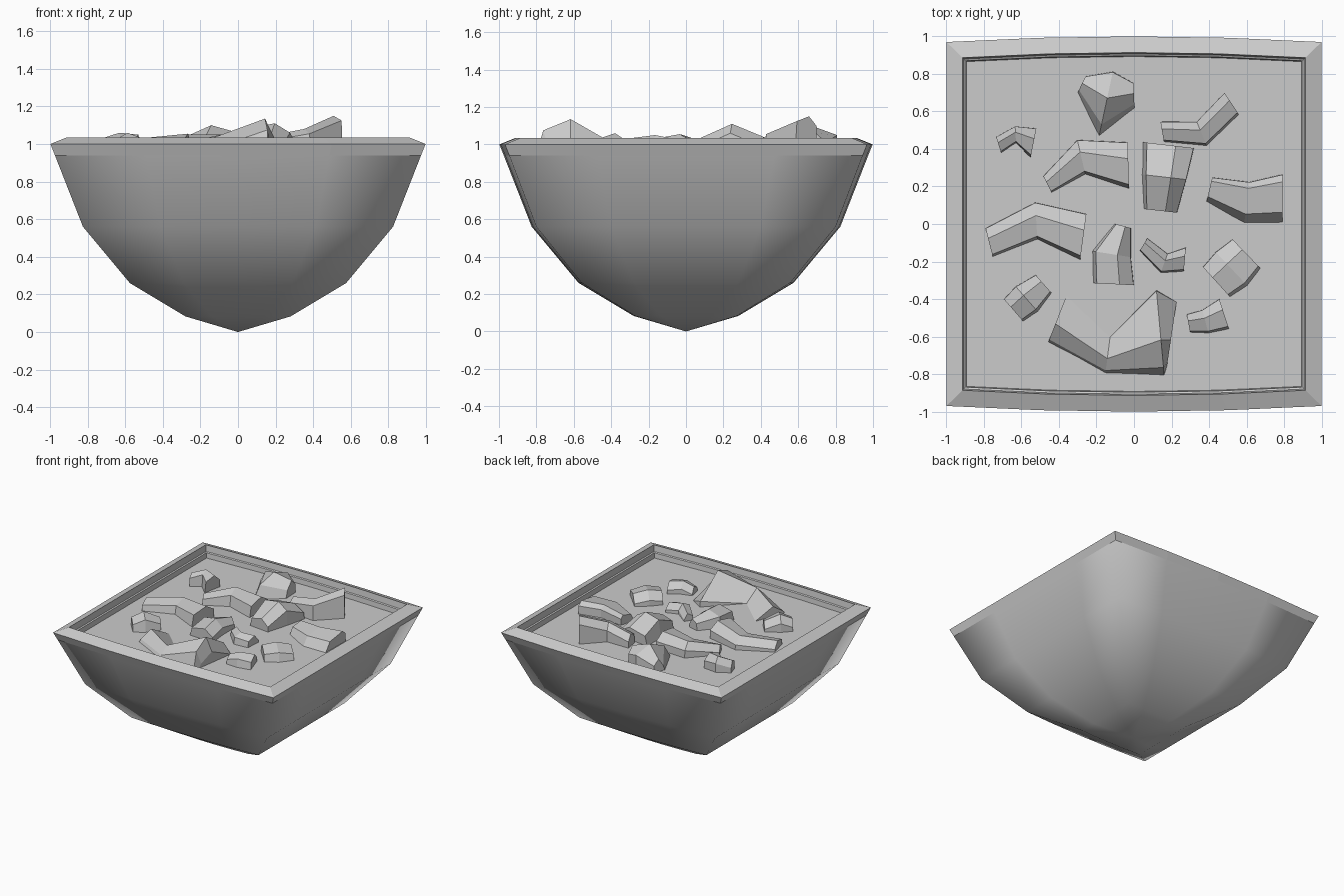
import bpy
import bmesh
from mathutils import Vector

if "Cube" in bpy.data.objects:
    bpy.data.objects.remove(bpy.data.objects["Cube"])

SEG = 4          # divisions along each side of the square bowl
SOIL = 0.94      # height of the inner surface


def finish(name, bm, smooth=False):
    bmesh.ops.recalc_face_normals(bm, faces=bm.faces)
    me = bpy.data.meshes.new(name)
    bm.to_mesh(me)
    bm.free()
    for p in me.polygons:
        p.use_smooth = smooth
    ob = bpy.data.objects.new(name, me)
    bpy.context.collection.objects.link(ob)
    return ob


def ring(bm, half, z):
    """Square loop whose front and back edges bow out slightly."""
    ts = [-1 + 2 * i / SEG for i in range(SEG)]
    front = [(t, -(1 - 0.03 * t * t)) for t in ts]
    side = [(1, 0.97 * t) for t in ts]
    half_loop = front + side
    loop = half_loop + [(-x, -y) for x, y in half_loop]
    return [bm.verts.new((half * x, half * y, z)) for x, y in loop]


def bridge(bm, a, b):
    n = len(a)
    for i in range(n):
        j = (i + 1) % n
        bm.faces.new((a[i], a[j], b[j], b[i]))


def stack(bm, profile):
    rings = [ring(bm, h, z) for h, z in profile]
    for a, b in zip(rings, rings[1:]):
        bridge(bm, a, b)
    return rings


# Bowl-shaped underside, closing to a point
bm = bmesh.new()
rings = stack(bm, [(0.28, 0.083), (0.575, 0.26), (0.825, 0.56), (0.974, 0.94)])
tip = bm.verts.new((0, 0, 0))
low = rings[0]
for i in range(len(low)):
    bm.faces.new((low[i], low[(i + 1) % len(low)], tip))
finish("bowl", bm, smooth=True)

# Bevelled rim with a small inner step
bm = bmesh.new()
stack(bm, [(0.974, 0.94), (0.998, 1.0), (0.912, 1.035), (0.905, 0.985),
           (0.895, 0.98), (0.89, 0.935)])
finish("rim", bm)

# Inner ground surface
bm = bmesh.new()
bm.faces.new(ring(bm, 0.972, SOIL))
finish("ground", bm)


def rock(name, *stations, ridge=0.15, edge=0.4, drop=0.05, low=0.025):
    """Bent faceted bar; each station is x, y, width, top height."""
    bm = bmesh.new()
    pts = [Vector(s[:2]) for s in stations]
    chord = (pts[-1] - pts[0]).normalized()
    rows = []
    for i, (x, y, w, h) in enumerate(stations):
        a, b = pts[max(i - 1, 0)], pts[min(i + 1, len(pts) - 1)]
        d = ((b - a).normalized() + chord).normalized()
        n = Vector((-d.y, d.x))
        section = [(0.5, SOIL - 0.02), (0.49, max(h - drop, SOIL)), (ridge, h),
                   (-edge, h - low), (-0.5, SOIL - 0.02)]
        rows.append([bm.verts.new((x + n.x * w * k, y + n.y * w * k, z))
                     for k, z in section])
    for a, b in zip(rows, rows[1:]):
        bridge(bm, a, b)
    bm.faces.new(rows[0])
    bm.faces.new(rows[-1])
    finish(name, bm)


# Rocks scattered on the ground
rock("rock_left_small", (-.72, .42, .09, 1.03), (-.63, .475, .09, 1.06), (-.535, .43, .16, 1.05))
rock("rock_left_back", (-.46, .21, .10, 1.01), (-.28, .355, .19, 1.05), (-.03, .31, .25, 1.05))
rock("rock_left_mid", (-.77, -.10, .16, 1.01), (-.52, .015, .20, 1.03), (-.27, -.07, .25, 1.055))
rock("rock_back", (-.28, .74, .10, 1.04), (-.15, .635, .36, 1.10), (0, .68, .14, 1.06),
     ridge=0.1, edge=0.3, low=0.06)
rock("rock_back_right", (.15, .49, .11, 1.04), (.36, .48, .14, 1.08), (.52, .64, .14, 1.15))
rock("rock_centre", (.18, .42, .28, 1.04), (.16, .25, .24, 1.11), (.14, .07, .18, 1.03))
rock("rock_right", (.40, .18, .14, 1.02), (.60, .11, .23, 1.035), (.79, .13, .27, 1.035),
     ridge=0.35, edge=0.25, drop=0.03)
rock("rock_centre_front", (-.06, -.01, .09, 1.02), (-.12, -.16, .21, 1.05), (-.11, -.32, .22, 1.03))
rock("rock_centre_small", (.05, -.11, .08, 1.0), (.16, -.21, .11, 1.02), (.27, -.19, .13, 1.01))
rock("rock_right_front", (.44, -.31, .22, 1.02), (.52, -.24, .25, 1.035), (.6, -.16, .22, 1.01))
rock("rock_left_front", (-.64, -.46, .16, 1.02), (-.57, -.4, .18, 1.06), (-.48, -.32, .13, 1.01))
rock("rock_front", (-.41, -.51, .28, 1.02), (-.14, -.70, .2, 1.03), (.14, -.58, .46, 1.135),
     (.20, -.59, .36, 1.03), ridge=-0.08, drop=0.15, low=0.06)
rock("rock_front_small", (.29, -.53, .10, 1.0), (.38, -.52, .13, 1.03), (.48, -.48, .17, 1.02))
